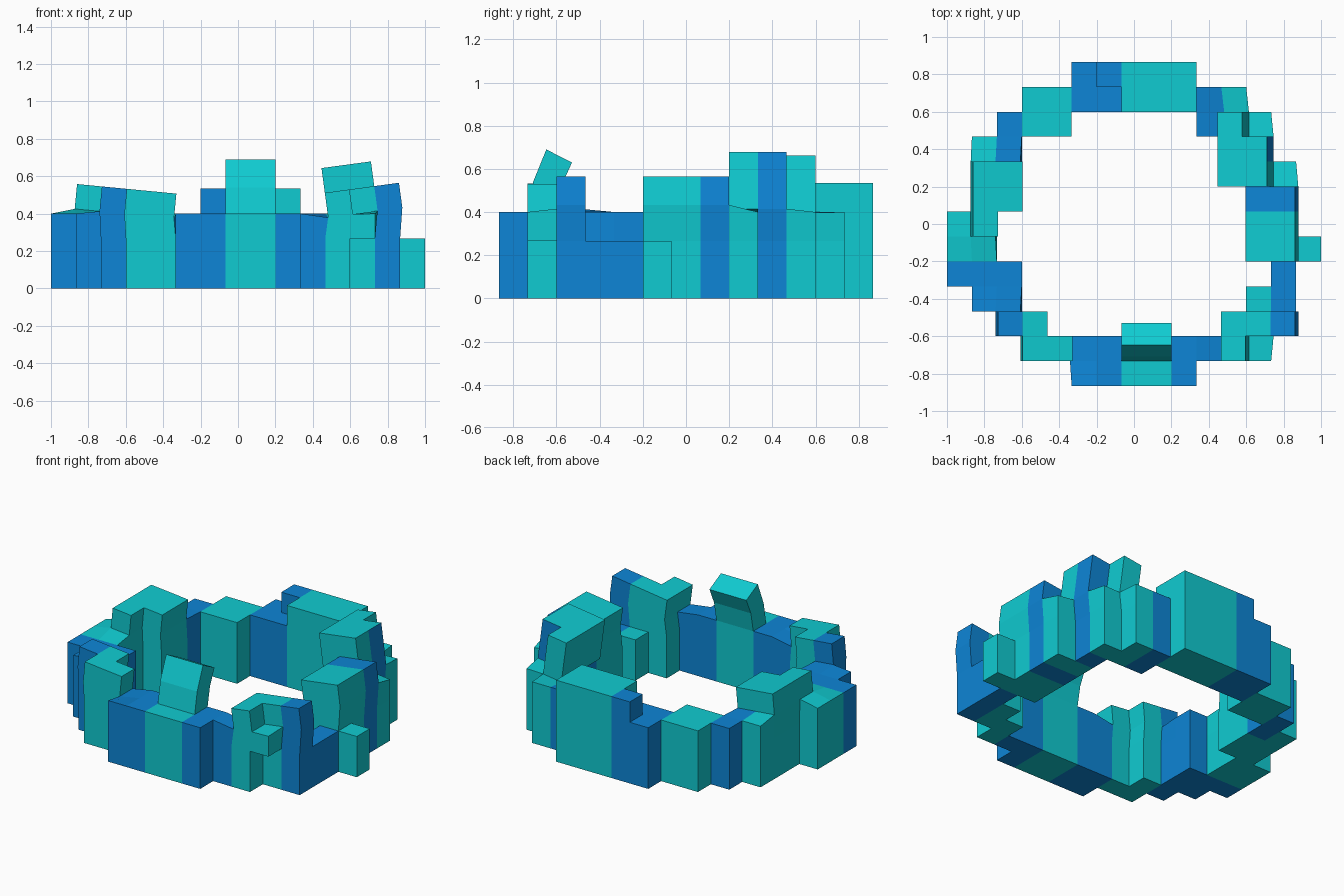
import bpy
import math

if "Cube" in bpy.data.objects:
    bpy.data.objects.remove(bpy.data.objects["Cube"])

U = 2 / 15  # block size


def material(name, rgb):
    m = bpy.data.materials.new(name)
    m.diffuse_color = (*rgb, 1)
    m.use_nodes = True
    m.node_tree.nodes["Principled BSDF"].inputs["Base Color"].default_value = m.diffuse_color
    return m


teal = material("teal", (0.005, 0.60, 0.64))
blue = material("blue", (0.004, 0.235, 0.67))
cells = set()


def box(i, j, k):
    """All blocks in the given (first, last) index ranges."""
    return {(a, b, c)
            for a in range(i[0], i[1] + 1)
            for b in range(j[0], j[1] + 1)
            for c in range(k[0], k[1] + 1)}


# Round base wall, three blocks high
for i, j, k in box((-7, 7), (-7, 7), (0, 2)):
    inner_nook = (abs(i), abs(j)) == (4, 3) or (abs(i) == 3 and j == -4)
    if 4.95 < math.hypot(i, j) < 6.5 and not inner_nook:
        cells.add((i, j, k))

# Outer bumps and inner gaps of the base
cells |= box((-6, -6), (-3, 3), (0, 2)) | box((-7, -7), (-2, 0), (0, 2))
cells |= box((6, 6), (-4, -3), (0, 2)) | box((7, 7), (-1, -1), (0, 1))
cells -= box((-5, -5), (-1, 0), (0, 2)) | box((5, 5), (-2, -2), (0, 2))
cells -= box((5, 6), (-3, -2), (2, 2))

# Raised blocks: left, front left, back
cells |= box((-6, -5), (1, 2), (3, 3)) | box((-6, -6), (0, 0), (3, 3))
cells |= box((-5, -4), (-4, -4), (3, 3)) | box((-4, -3), (-5, -5), (3, 3))
cells |= box((0, 2), (5, 6), (3, 3)) | box((-1, -1), (6, 6), (3, 3))
# Raised blocks: right, back right, front right, front
cells |= box((5, 6), (-1, 1), (3, 3))
cells |= box((4, 5), (2, 3), (3, 4)) | box((4, 4), (4, 4), (3, 4))
cells |= box((4, 6), (-4, -4), (3, 3)) | box((4, 4), (-5, -5), (3, 3))
cells |= box((5, 5), (-5, -5), (2, 2))
cells |= box((0, 1), (-5, -5), (3, 4))


def is_blue(i, j):
    """Blue stripes around the ring; everything else is teal."""
    if abs(j) >= 4 and i in (-5, -2, -1, 3):
        return True
    if i < 0:
        return (i, j) == (-5, 3) or (i <= -5 and j in (-3, -2))
    if j < 0:
        return (i == 2 and j <= -5) or (i == 6 and j <= -2)
    return (i >= 5 and j == 1) or (i, j) == (5, 3)


def lean_group(i, j, k):
    """Which leaning group a raised block belongs to."""
    if k < 3:
        return None
    if i <= -3:
        return "left"
    if i >= 4:
        return "right"
    return "front" if j == -5 else None


# Corner points touched by leaning blocks
leaning = {}
for i, j, k in cells:
    g = lean_group(i, j, k)
    if g:
        for p in box((i, i + 1), (j, j + 1), (k, k + 1)):
            leaning[p] = g


def turn(a, b, pa, pb, deg):
    s, c = math.sin(math.radians(deg)), math.cos(math.radians(deg))
    a, b = a - pa, b - pb
    return pa + a * c - b * s, pb + a * s + b * c


def place(p):
    """Grid corner to position, with raised blocks leaning inwards."""
    x, y, z = (p[0] - 0.5) * U, (p[1] - 0.5) * U, p[2] * U
    g = leaning.get(p)
    if g == "left":
        x, z = turn(x, z, -0.607, 0.48, -5.5)
    elif g == "right":
        x, z = turn(x, z, 0.63, 0.504, 7.7)
    elif g == "front" and p[2] == 4:
        y, z = turn(y + 0.025, z, -0.642, z, -6)
    elif g == "front" and p[2] == 5:
        y, z = turn(y + 0.079, z - 0.007, -0.588, z - 0.007, -27)
    return x, y, z


# Ring wall: the exposed sides of all blocks
index, verts, faces, mats = {}, [], [], []
for cell in sorted(cells):
    for axis in range(3):
        for side in (0, 1):
            near = list(cell)
            near[axis] += 2 * side - 1
            if tuple(near) in cells:
                continue
            face = []
            for s, t in ((0, 0), (1, 0), (1, 1), (0, 1)):
                p = list(cell)
                p[axis] += side
                p[(axis + 1) % 3] += s
                p[(axis + 2) % 3] += t
                p = tuple(p)
                if p not in index:
                    index[p] = len(verts)
                    verts.append(place(p))
                face.append(index[p])
            faces.append(face if side else face[::-1])
            # the tall blue strip on the right has a teal cap
            cap = cell[:2] == (5, 3) and axis == 2 and side == 1
            mats.append(int(is_blue(*cell[:2]) and not cap))

mesh = bpy.data.meshes.new("ring_wall")
mesh.from_pydata(verts, [], faces)
mesh.materials.append(teal)
mesh.materials.append(blue)
for poly, m in zip(mesh.polygons, mats):
    poly.material_index = m
mesh.update()
wall = bpy.data.objects.new("ring_wall", mesh)
bpy.context.collection.objects.link(wall)
